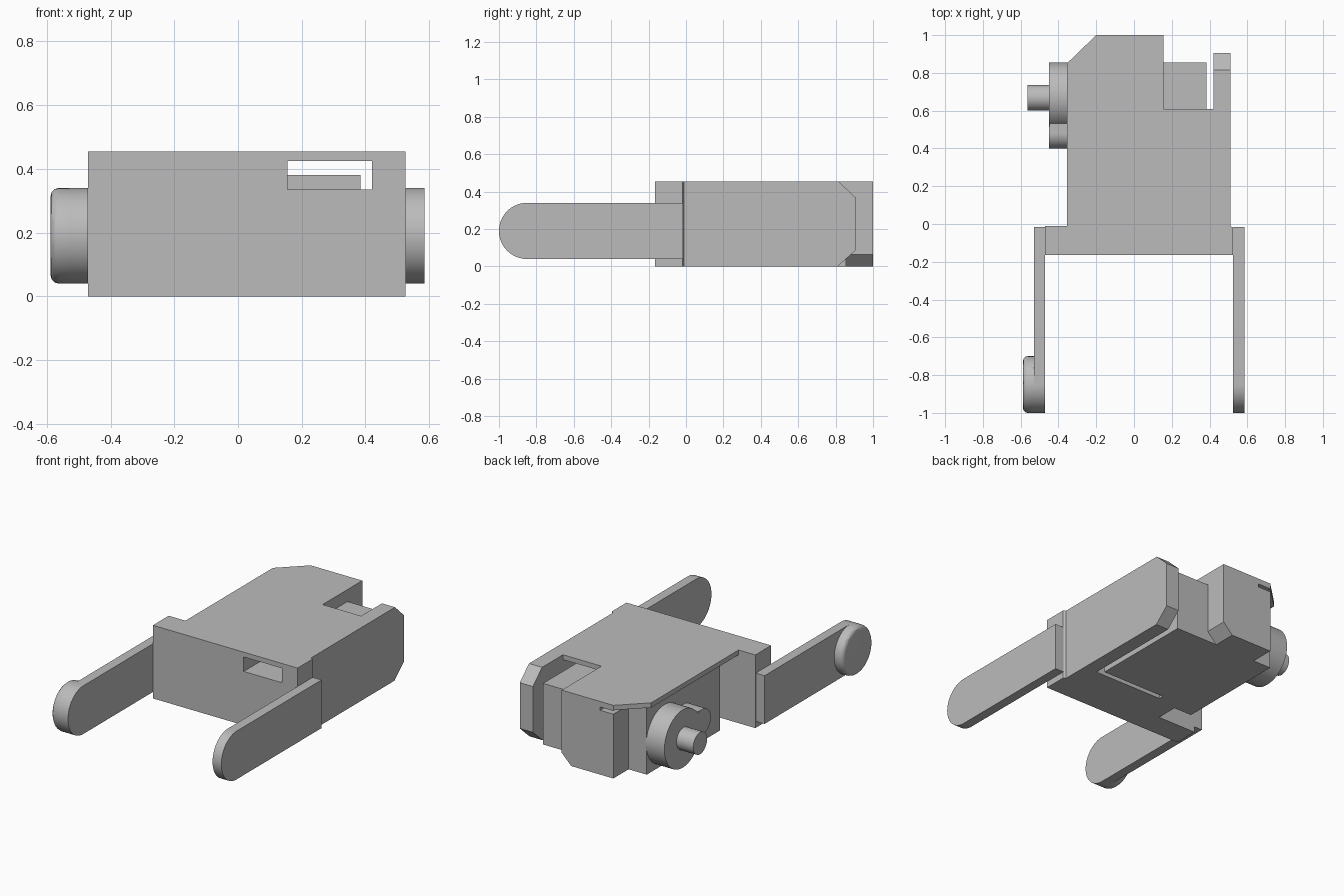
import bpy, bmesh, math
from mathutils import Vector

if "Cube" in bpy.data.objects:
    bpy.data.objects.remove(bpy.data.objects["Cube"], do_unlink=True)

grey = bpy.data.materials.new("mid_grey")
grey.use_nodes = True
GREY = (0.5, 0.5, 0.5, 1)
grey.diffuse_color = GREY
grey.node_tree.nodes["Principled BSDF"].inputs["Base Color"].default_value = GREY


def prism(name, axis, outline, low, high, bevel_edge=0.0):
    """Extrude an outline along an axis; X takes (y, z), Y (x, z), Z (x, y)."""
    place = {"X": lambda a, b, t: (t, a, b),
             "Y": lambda a, b, t: (a, t, b),
             "Z": lambda a, b, t: (a, b, t)}[axis]
    bm = bmesh.new()
    base = bm.faces.new([bm.verts.new(place(a, b, low)) for a, b in outline])
    extruded = bmesh.ops.extrude_face_region(bm, geom=[base])
    moved = [v for v in extruded["geom"] if isinstance(v, bmesh.types.BMVert)]
    bmesh.ops.translate(bm, verts=moved, vec=Vector(place(0, 0, high - low)))
    if bevel_edge:
        rim = [e for e in bm.edges if all(abs(v.co.x - low) < 1e-5 for v in e.verts)]
        bmesh.ops.bevel(bm, geom=rim, offset=bevel_edge, segments=3,
                        profile=0.5, affect="EDGES")
    bmesh.ops.recalc_face_normals(bm, faces=bm.faces)
    mesh = bpy.data.meshes.new(name)
    bm.to_mesh(mesh)
    bm.free()
    mesh.materials.append(grey)
    obj = bpy.data.objects.new(name, mesh)
    bpy.context.collection.objects.link(obj)
    return obj


def box(name, x, y, z):
    return prism(name, "Z", [(x[0], y[0]), (x[1], y[0]), (x[1], y[1]), (x[0], y[1])], *z)


def arc(cy, cz, r, start=0, end=360, steps=48):
    count = steps if end - start == 360 else steps + 1
    angles = [math.radians(start + (end - start) * i / steps) for i in range(count)]
    return [(cy + r * math.cos(a), cz + r * math.sin(a)) for a in angles]


def smooth(obj):
    bpy.ops.object.select_all(action="DESELECT")
    obj.select_set(True)
    bpy.context.view_layer.objects.active = obj
    bpy.ops.object.shade_smooth_by_angle(angle=math.radians(30))


def cut(obj, cutter):
    mod = obj.modifiers.new("cut", "BOOLEAN")
    mod.operation = "DIFFERENCE"
    mod.solver = "EXACT"
    mod.object = cutter
    cutter.hide_render = True
    bpy.context.view_layer.objects.active = obj
    bpy.ops.object.modifier_apply(modifier=mod.name)
    bpy.data.objects.remove(cutter, do_unlink=True)


TOP, ROOF = 0.455, 0.425
AXLE = 0.19

# Front plate with its window
front_plate = prism("front_plate", "Z",
                    [(-0.47, -0.165), (0.525, -0.165), (0.525, -0.02),
                     (0.51, -0.01), (-0.47, -0.01)], 0, TOP)
cut(front_plate, box("window_cutter", (0.155, 0.42), (-0.3, 0.2), (0.335, ROOF)))

# Roof with a clipped corner and a rear notch
prism("roof_plate", "Z",
      [(-0.355, -0.01), (0.51, -0.01), (0.51, 0.61), (0.155, 0.61),
       (0.155, 1), (-0.2, 1), (-0.355, 0.85)], ROOF, TOP)

# Side wall with clipped rear corners
prism("side_wall", "X",
      [(-0.01, 0), (0.81, 0), (0.905, 0.085), (0.905, 0.37),
       (0.815, TOP), (0.61, TOP), (0.61, ROOF), (-0.01, ROOF)], 0.42, 0.51)

# Inner blocks, separated from the side wall by a narrow gap
box("front_filler", (-0.06, 0.42), (-0.01, 0.16), (0, 0.335))
box("inner_ledge", (-0.06, 0.385), (0.19, 0.855), (0, 0.38))
box("inner_spine", (-0.2, -0.06), (-0.01, 0.855), (0, ROOF))
box("inner_core", (-0.06, 0.155), (-0.01, 0.855), (0.335, ROOF))

# Rear block with a chamfered lower corner and a slit under the roof
rear_block = prism("rear_block", "Y",
                   [(-0.2, 0), (0.09, 0), (0.155, 0.065), (0.155, ROOF), (-0.2, ROOF)],
                   0.855, 1)
cut(rear_block, box("slit_cutter", (-0.3, -0.11), (0.9, 1.1), (0.4, 0.42)))

# Wheel mount, wheel, side lobe and axle stub
box("wheel_mount", (-0.325, -0.2), (0.13, 0.85), (0, ROOF))
smooth(prism("wheel", "X", arc(0.675, AXLE, 0.18), -0.45, -0.32))
smooth(prism("wheel_lobe", "X", arc(0.48, 0.22, 0.08), -0.45, -0.32))
box("lobe_link", (-0.448, -0.32), (0.48, 0.6), (0.17, 0.3))
smooth(prism("axle_stub", "X", arc(0.668, AXLE, 0.068), -0.565, -0.45))

# Round-ended arms
arm_outline = [(-0.015, 0.04), (-0.015, 0.34)] + arc(-0.85, AXLE, 0.15, 90, 270, 32)
for name, x in (("right_arm", -0.53), ("left_arm", 0.525)):
    smooth(prism(name, "X", arm_outline, x, x + 0.06))

# Rounded button on the end of the right arm
smooth(prism("arm_button", "X", arc(-0.85, AXLE, 0.15), -0.588, -0.53, 0.025))
